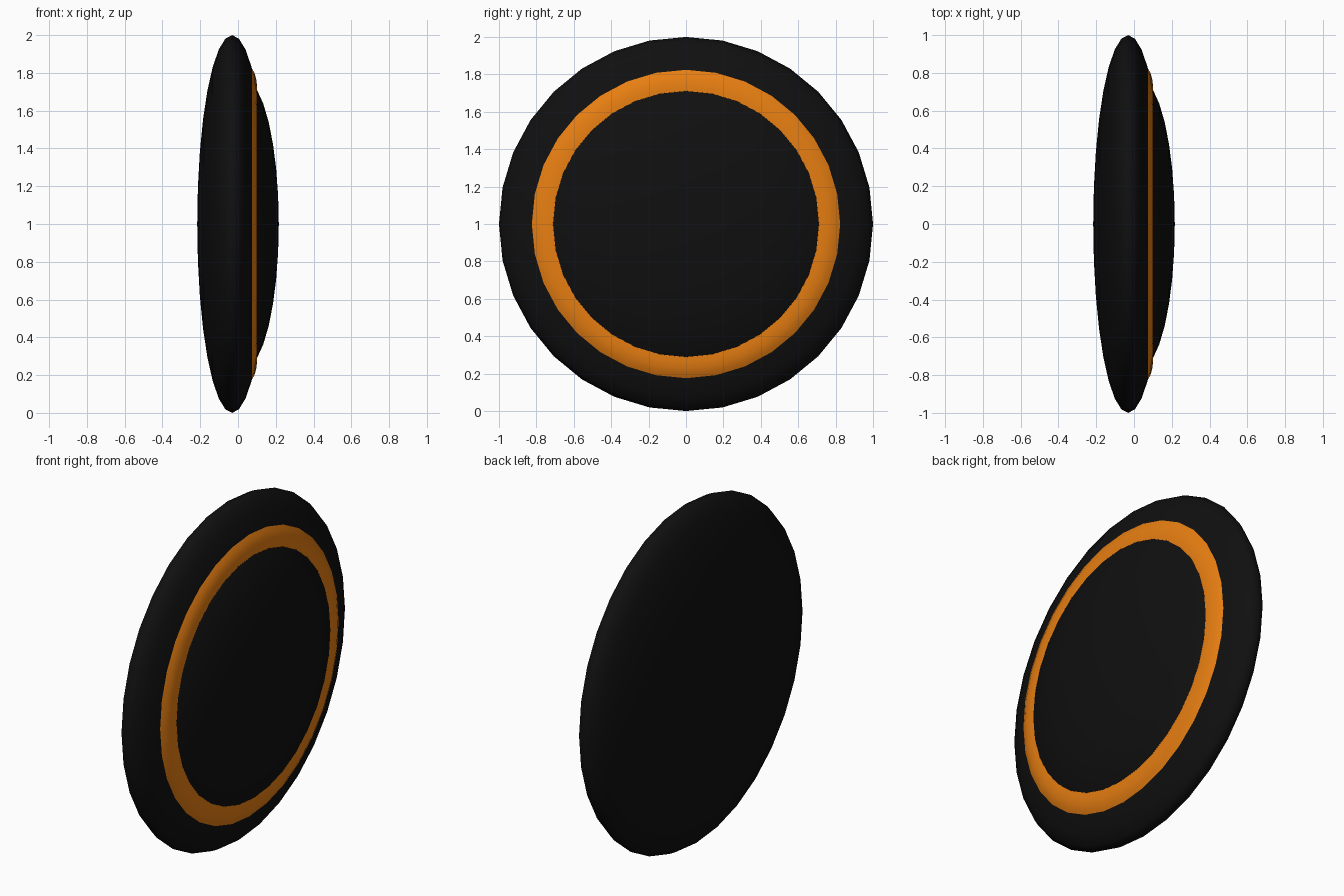
import bpy, bmesh, math

if "Cube" in bpy.data.objects:
    bpy.data.objects.remove(bpy.data.objects["Cube"])

SEGMENTS = 32
STEP = math.pi / 16


def material(name, colour):
    m = bpy.data.materials.new(name)
    m.diffuse_color = (*colour, 1)
    m.use_nodes = True
    m.node_tree.nodes["Principled BSDF"].inputs["Base Color"].default_value = m.diffuse_color
    return m


black = material("black", (0.005, 0.005, 0.005))
orange = material("orange", (0.80, 0.21, 0.006))


def ellipse(centre, thickness, radius, start, stop):
    """Half-ellipse profile points (x, r), angles in ring steps from the +x pole."""
    return [(centre + thickness * math.cos(i * STEP), radius * math.sin(i * STEP))
            for i in range(start, stop + 1)]


def lathe(name, profile, mat):
    """Turn an (x, r) profile about the x axis through z = 1."""
    bm = bmesh.new()
    rings = []
    for x, r in profile:
        if r < 1e-5:
            rings.append([bm.verts.new((x, 0, 1))] * SEGMENTS)
        else:
            rings.append([bm.verts.new((x, r * math.sin(2 * math.pi * k / SEGMENTS),
                                        1 + r * math.cos(2 * math.pi * k / SEGMENTS)))
                          for k in range(SEGMENTS)])
    for a, b in zip(rings, rings[1:]):
        for k in range(SEGMENTS):
            n = (k + 1) % SEGMENTS
            corners = list(dict.fromkeys((a[k], b[k], b[n], a[n])))
            bm.faces.new(corners)
    bmesh.ops.recalc_face_normals(bm, faces=bm.faces)
    # open bands: make sure the outside faces +x
    if profile[-1][1] > 1e-5:
        bm.normal_update()
        if sum(f.normal.x for f in bm.faces) < 0:
            bmesh.ops.reverse_faces(bm, faces=bm.faces)
    mesh = bpy.data.meshes.new(name)
    bm.to_mesh(mesh)
    bm.free()
    mesh.materials.append(mat)
    mesh.shade_smooth()
    obj = bpy.data.objects.new(name, mesh)
    bpy.context.collection.objects.link(obj)
    return obj


# Large lens-shaped disc
lathe("disc_body", ellipse(-0.031, 0.185, 1.0, 0, 16), black)

# Thin raised band on the right side
lathe("orange_band", [(0.100, 0.70), (0.1005, 0.735), (0.096, 0.77),
                      (0.087, 0.80), (0.073, 0.825)], orange)

# Smaller domed cap inside the band, ending at the band's inner edge
lathe("domed_cap", ellipse(0.031, 0.185, 0.766, 0, 6) + [(0.100, 0.711), (0.09, 0.72)], black)
